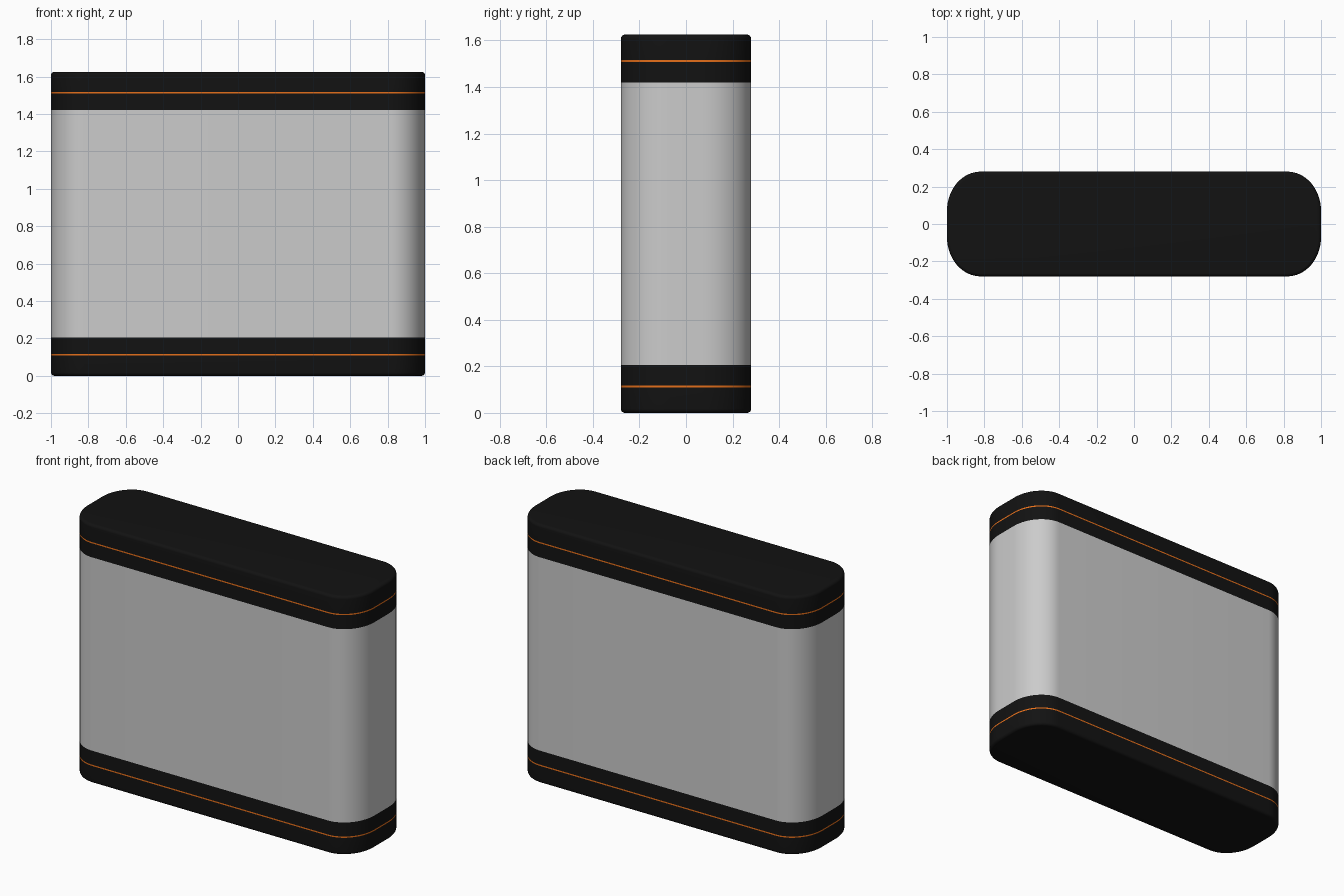
import bpy, bmesh
from math import cos, sin, pi, radians

if "Cube" in bpy.data.objects:
    bpy.data.objects.remove(bpy.data.objects["Cube"])

HX, HY, H = 1.0, 0.28, 1.625      # half width, half depth, height
RX, RY = 0.18, 0.21               # elliptical corner radii
BAND, TRIM0, TRIM1 = 0.205, 0.109, 0.117
FILLET, SEG = 0.018, 16


def outline(inset=0.0):
    """Rounded rectangle with elliptical corners, counter-clockwise."""
    pts = []
    for q, (sx, sy) in enumerate([(1, 1), (-1, 1), (-1, -1), (1, -1)]):
        for i in range(SEG + 1):
            a = (q + i / SEG) * pi / 2
            pts.append((sx * (HX - RX) + (RX - inset) * cos(a),
                        sy * (HY - RY) + (RY - inset) * sin(a)))
    return pts


def material(name, color):
    m = bpy.data.materials.new(name)
    m.diffuse_color = color
    m.use_nodes = True
    m.node_tree.nodes["Principled BSDF"].inputs["Base Color"].default_value = m.diffuse_color
    return m


def loft(name, sections, mat=None, close_end=False, flip=False):
    """Skin a stack of (z, inset) outlines; optionally close the first one."""
    bm = bmesh.new()
    rings = [[bm.verts.new((x, y, H - z if flip else z)) for x, y in outline(d)]
             for z, d in sections]
    for a, b in zip(rings, rings[1:]):
        n = len(a)
        for i in range(n):
            j = (i + 1) % n
            f = (a[i], a[j], b[j], b[i])
            bm.faces.new(f[::-1] if flip else f)
    if close_end:
        bm.faces.new(rings[0] if flip else rings[0][::-1])
    me = bpy.data.meshes.new(name)
    bm.to_mesh(me)
    bm.free()
    ob = bpy.data.objects.new(name, me)
    bpy.context.collection.objects.link(ob)
    if mat:
        me.materials.append(mat)
    bpy.context.view_layer.objects.active = ob
    ob.select_set(True)
    bpy.ops.object.shade_smooth_by_angle(angle=radians(35))
    ob.select_set(False)
    return ob


black = material("black_plastic", (0.006, 0.006, 0.006, 1))
orange = material("orange_trim", (0.8, 0.16, 0.01, 1))

# Grey central body
loft("body", [(BAND, 0), (H - BAND, 0)])

# Rounded end profile shared by both caps
fillet = [(FILLET * (1 - cos(t * pi / 12)), FILLET * (1 - sin(t * pi / 12)))
          for t in range(7)]

# Black end caps split by a thin orange line; the top mirrors the bottom
for side, flip in (("bottom", False), ("top", True)):
    loft(side + "_cap", fillet + [(TRIM0, 0)], black, True, flip)
    loft(side + "_trim_line", [(TRIM0, 0), (TRIM1, 0)], orange, False, flip)
    loft(side + "_collar", [(TRIM1, 0), (BAND, 0)], black, False, flip)
